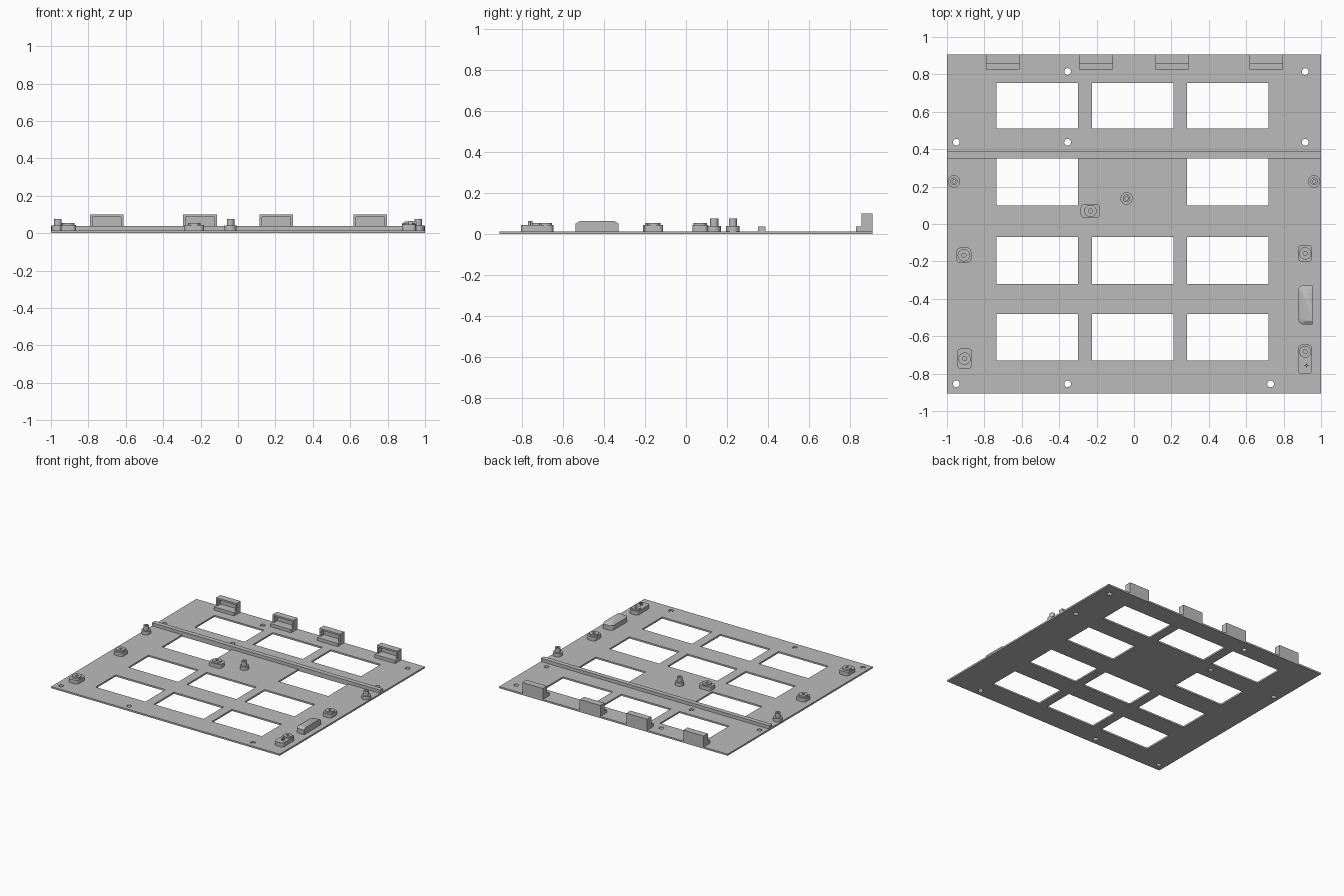
import bpy
import bmesh
from math import cos, sin, pi

if "Cube" in bpy.data.objects:
    bpy.data.objects.remove(bpy.data.objects["Cube"], do_unlink=True)

grey = bpy.data.materials.new("plain_grey")
grey.use_nodes = True
colour = (0.5, 0.5, 0.5, 1)
grey.diffuse_color = colour
grey.node_tree.nodes["Principled BSDF"].inputs["Base Color"].default_value = colour

T = 0.013  # plate thickness


def rect(x0, x1, y0, y1):
    return [(x0, y0), (x1, y0), (x1, y1), (x0, y1)]


def circle(x, y, r, n=24):
    return [(x + r * cos(2 * pi * i / n), y + r * sin(2 * pi * i / n)) for i in range(n)]


def rounded(x0, x1, y0, y1, r, right=True):
    """Rectangle with round corners, optionally square on its right side."""
    pts = []
    corners = [(x1 - r, y1 - r), (x0 + r, y1 - r), (x0 + r, y0 + r), (x1 - r, y0 + r)]
    for q, (cx, cy) in enumerate(corners):
        if not right and q in (0, 3):
            pts.append((x1, y1 if q == 0 else y0))
            continue
        for k in range(7):
            a = (q + k / 6) * pi / 2
            pts.append((cx + r * cos(a), cy + r * sin(a)))
    return pts


def slab(name, loops, z0, z1, taper=None):
    """Extrude an outline with holes; taper = (pivot x, pivot y, scale x, scale y) of the top."""
    curve = bpy.data.curves.new(name, "CURVE")
    curve.dimensions = "2D"
    curve.fill_mode = "BOTH"
    curve.extrude = (z1 - z0) / 2
    for loop in loops:
        spline = curve.splines.new("POLY")
        spline.points.add(len(loop) - 1)
        for p, (x, y) in zip(spline.points, loop):
            p.co = (x, y, 0, 1)
        spline.use_cyclic_u = True
    temp = bpy.data.objects.new(name + "_outline", curve)
    bpy.context.scene.collection.objects.link(temp)
    bpy.context.view_layer.update()
    graph = bpy.context.evaluated_depsgraph_get()
    mesh = bpy.data.meshes.new_from_object(temp.evaluated_get(graph))
    bpy.data.objects.remove(temp, do_unlink=True)
    bpy.data.curves.remove(curve)

    bm = bmesh.new()
    bm.from_mesh(mesh)
    bmesh.ops.remove_doubles(bm, verts=bm.verts, dist=1e-5)
    for v in bm.verts:
        top = v.co.z > 0
        v.co.z = z1 if top else z0
        if taper and top:
            px, py, sx, sy = taper
            v.co.x = px + (v.co.x - px) * sx
            v.co.y = py + (v.co.y - py) * sy
    bmesh.ops.recalc_face_normals(bm, faces=bm.faces)
    bm.to_mesh(mesh)
    bm.free()
    mesh.name = name
    mesh.materials.clear()
    mesh.materials.append(grey)
    obj = bpy.data.objects.new(name, mesh)
    bpy.context.scene.collection.objects.link(obj)
    bpy.ops.object.select_all(action="DESELECT")
    obj.select_set(True)
    bpy.context.view_layer.objects.active = obj
    bpy.ops.object.shade_smooth_by_angle(angle=pi / 6)
    return obj


# Base plate with windows and screw holes
columns = [(-0.735, -0.30), (-0.225, 0.21), (0.283, 0.72)]
rows = [(0.51, 0.755), (0.10, 0.35), (-0.32, -0.07), (-0.73, -0.48)]
loops = [rect(-1, 1, -0.907, 0.907)]
for r, (y0, y1) in enumerate(rows):
    for c, (x0, x1) in enumerate(columns):
        if (r, c) != (1, 1):
            loops.append(rect(x0, x1, y0, y1))
holes = [(-0.355, 0.815), (0.915, 0.815), (-0.95, 0.437), (-0.355, 0.437),
         (0.915, 0.437), (-0.95, -0.855), (-0.355, -0.855), (0.73, -0.855)]
loops += [circle(x, y, 0.018) for x, y in holes]
slab("base_plate", loops, 0, T)

# Long cross rib
slab("cross_rib", [rect(-1, 1, 0.35, 0.387)], T, 0.038)

# Rear brackets, hollow and open to the front
for i, (x0, x1) in enumerate([(-0.79, -0.612), (-0.295, -0.113), (0.115, 0.295), (0.618, 0.797)]):
    wall, back, front = 0.013, 0.907, 0.855
    slab(f"bracket_ledge_{i}", [rect(x0, x1, 0.826, back)], T, 0.038)
    sleeve = [(x0, front), (x0 + wall, front), (x0 + wall, back - wall),
              (x1 - wall, back - wall), (x1 - wall, front), (x1, front),
              (x1, back), (x0, back)]
    slab(f"bracket_wall_{i}", [sleeve], 0.038, 0.087)
    slab(f"bracket_top_{i}", [rect(x0, x1, front, back)], 0.087, 0.1)

# Locating pegs
for i, (x, y) in enumerate([(-0.963, 0.228), (0.963, 0.228), (-0.04, 0.137)]):
    slab(f"peg_base_{i}", [circle(x, y, 0.033)], T, 0.04)
    slab(f"peg_post_{i}", [circle(x, y, 0.02), circle(x, y, 0.009, 16)], 0.04, 0.075)

# Rounded bosses, each with a raised ring
bosses = [(-0.233, 0.07, 0.052, 0.038), (-0.91, -0.167, 0.04, 0.041),
          (0.915, -0.157, 0.038, 0.046), (-0.906, -0.72, 0.041, 0.054)]
for i, (x, y, w, d) in enumerate(bosses):
    slab(f"boss_body_{i}", [rounded(x - w, x + w, y - d, y + d, 0.022)], T, 0.043)
    slab(f"boss_ring_{i}", [circle(x, y, 0.033), circle(x, y, 0.011, 16)], 0.043, 0.055)

# Long boss with ring and small cross pin
slab("long_boss_body", [rounded(0.877, 0.953, -0.803, -0.645, 0.022)], T, 0.045)
slab("long_boss_ring", [circle(0.915, -0.683, 0.032), circle(0.915, -0.683, 0.011, 16)], 0.045, 0.055)
for name, w, d in [("cross_pin_wide", 0.011, 0.003), ("cross_pin_deep", 0.003, 0.011)]:
    slab(name, [rect(0.922 - w, 0.922 + w, -0.757 - d, -0.757 + d)], 0.045, 0.064)

# Side grip, square on the outer side with a sloped upper edge
grip = rounded(0.877, 0.955, -0.537, -0.328, 0.03, right=False)
slab("side_grip_body", [grip], T, 0.05)
slab("side_grip_top", [grip], 0.05, 0.063, taper=(0.955, -0.432, 0.75, 0.82))
